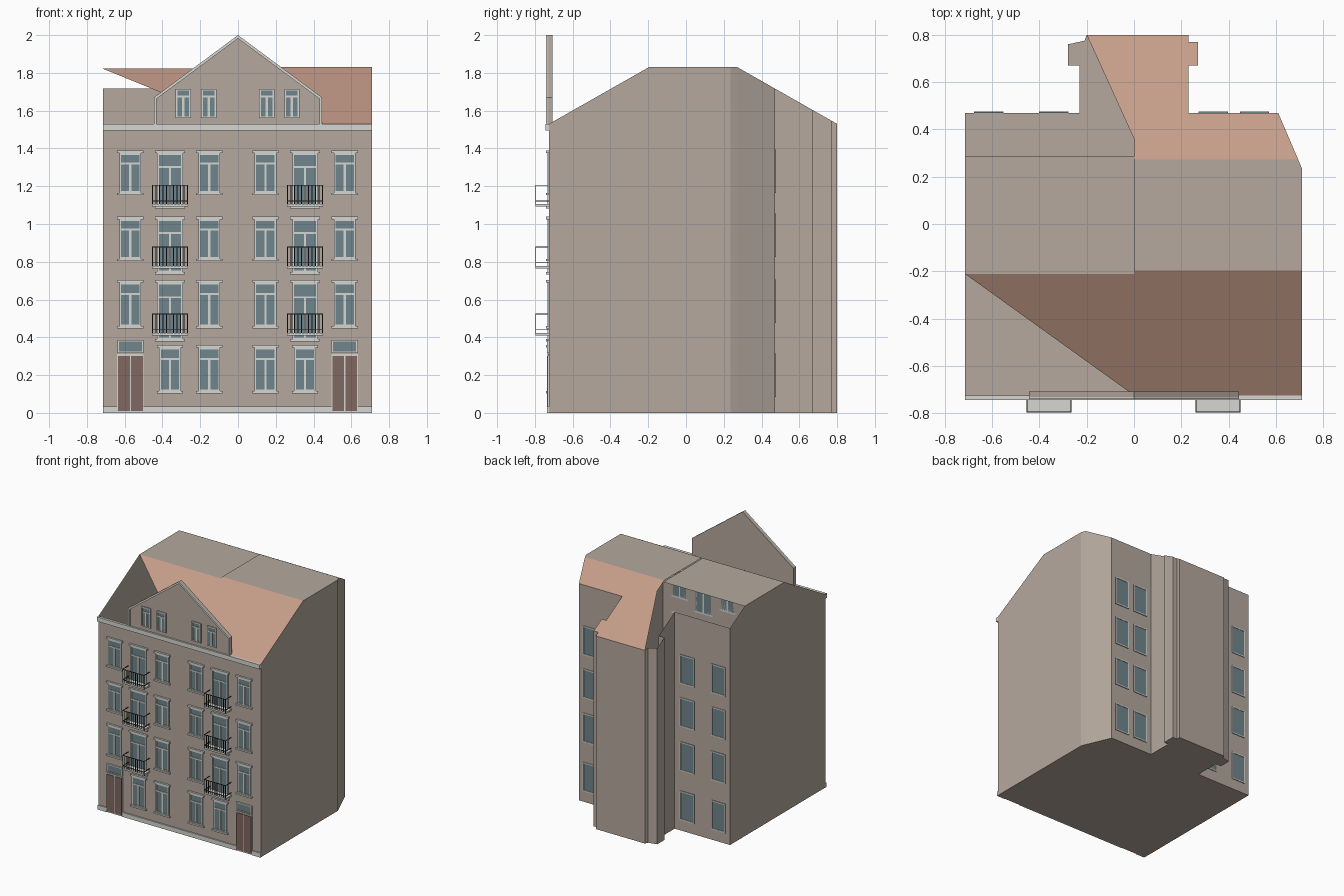
import bpy, bmesh
from mathutils import Vector

cube = bpy.data.objects.get("Cube")
if cube:
    bpy.data.objects.remove(cube, do_unlink=True)


def material(name, *rgb):
    m = bpy.data.materials.new(name)
    m.use_nodes = True
    m.diffuse_color = (*rgb, 1)
    bsdf = next(n for n in m.node_tree.nodes if n.type == 'BSDF_PRINCIPLED')
    bsdf.inputs["Base Color"].default_value = (*rgb, 1)
    return m


PLASTER = material("taupe plaster", .46, .395, .34)
TILE = material("terracotta roof", .56, .335, .25)
GLASS = material("blue grey glass", .16, .235, .265)
TRIM = material("pale stone trim", .67, .67, .64)
WOOD = material("brown door wood", .22, .138, .12)
IRON = material("dark iron", .03, .03, .03)


def finish(name, bm, mat):
    mesh = bpy.data.meshes.new(name)
    bm.to_mesh(mesh)
    bm.free()
    mesh.materials.append(mat)
    obj = bpy.data.objects.new(name, mesh)
    bpy.context.collection.objects.link(obj)
    return obj


def sheet(name, faces, mat):
    bm = bmesh.new()
    for pts in faces:
        bm.faces.new([bm.verts.new(p) for p in pts])
    bmesh.ops.remove_doubles(bm, verts=bm.verts, dist=.0005)
    return finish(name, bm, mat)


parts = {}


def box(part, mat, x0, x1, y0, y1, z0, z1):
    """Add a box to a named part that is built at the end."""
    bm = parts.setdefault(part, (bmesh.new(), mat))[0]
    made = bmesh.ops.create_cube(bm, size=1)["verts"]
    size = Vector((x1 - x0, y1 - y0, z1 - z0))
    mid = Vector((x0 + x1, y0 + y1, z0 + z1)) / 2
    for v in made:
        v.co = Vector(a * b for a, b in zip(v.co, size)) + mid


# Main dimensions
LEFT, RIGHT, FRONT, BACK, WING = -.715, .71, -.725, .47, .8
EAVE, SLOPE = 1.53, .568


def roof_z(x, y):
    cap = 1.83 if x >= 0 else 1.822
    return min(cap, EAVE + SLOPE * (y - FRONT), EAVE + SLOPE * (WING - y))


def on_roof(*pts):
    return [(x, y, roof_z(x, y)) for x, y in pts]


# Walls: footprint with a chamfered rear corner and a rear wing, raised to the roof line
wing_right = [(.61, BACK), (.23, BACK), (.23, .67), (.27, .67), (.27, .77), (.23, .77), (.23, WING)]
wing_left = [(-.2, WING), (-.21, .775), (-.28, .76), (-.28, .67), (-.23, .67), (-.23, BACK)]
RF, RB, LF, LB = -.197, .272, -.211, .286
outline = ([(LEFT, FRONT), (RIGHT, FRONT), (RIGHT, RF), (RIGHT, .235), (.695, RB)]
           + wing_right + wing_left + [(LEFT, BACK), (LEFT, LB), (LEFT, LF)])
walls = []
for a, b in zip(outline, outline[1:] + outline[:1]):
    walls.append([(*a, 0), (*b, 0), (*b, roof_z(*b)), (*a, roof_z(*a))])
sheet("walls", walls, PLASTER)
sheet("floor", [[(x, y, 0) for x, y in reversed(outline)]], PLASTER)

# Roof: flat tops, front slopes (the left one is a half) and the rear slope over the wing
top_left = 1.822
sheet("flat_roof", [
    on_roof((0, RF), (RIGHT, RF), (RIGHT, .235), (.695, RB), (0, RB)),
    [(LEFT, LF, top_left), (0, LF, top_left), (0, LB, top_left), (LEFT, LB, top_left)]], PLASTER)
sheet("front_roof", [
    on_roof((0, FRONT), (RIGHT, FRONT), (RIGHT, RF), (0, RF)),
    [(LEFT, LF, top_left), (0, FRONT, EAVE), (0, LF, top_left)]], TILE)
rear = [(0, RB), (.695, RB)] + wing_right + [(-.2, WING), (0, .36)]
sheet("rear_roof", [[(x, y, EAVE + SLOPE * (WING - y)) for x, y in reversed(rear)][::-1]], TILE)


# Front gable slab with a trim strip along its edges
def prism(name, pts, y0, y1, mat):
    bm = bmesh.new()
    face = bm.faces.new([bm.verts.new((x, y0, z)) for x, z in pts])
    out = bmesh.ops.extrude_face_region(bm, geom=[face])
    bmesh.ops.translate(bm, vec=(0, y1 - y0, 0),
                        verts=[g for g in out["geom"] if isinstance(g, bmesh.types.BMVert)])
    bmesh.ops.recalc_face_normals(bm, faces=bm.faces)
    return finish(name, bm, mat)


GX, GZ, PEAK, T = .445, 1.67, 2.0, .014
prism("gable_wall", [(-GX, EAVE), (GX, EAVE), (GX, GZ), (0, PEAK), (-GX, GZ)], -.732, -.708, PLASTER)
prism("gable_trim", [(-GX, EAVE), (-GX, GZ), (0, PEAK), (GX, GZ), (GX, EAVE), (GX - T, EAVE),
                     (GX - T, GZ - T / 2), (0, PEAK - T * 1.3), (T - GX, GZ - T / 2), (T - GX, EAVE)],
      -.74, -.732, TRIM)

# Cornice and plinth
box("cornice", TRIM, LEFT, RIGHT, -.745, FRONT, 1.495, EAVE)
for x0, x1 in ((LEFT, -.637), (-.5, .497), (.633, RIGHT)):
    box("plinth", TRIM, x0, x1, -.735, FRONT, 0, .035)


# Windows
def frame(x0, x1, z0, z1, y, out, t):
    """Border bars around an opening, standing out from wall plane y."""
    ya, yb = sorted((y, y + out))
    for a, b in ((x0, x0 + t), (x1 - t, x1)):
        box("window_frames", TRIM, a, b, ya, yb, z0, z1)
    for a, b in ((z0, z0 + t), (z1 - t, z1)):
        box("window_frames", TRIM, x0, x1, ya, yb, a, b)


def window(x, z0, z1, w, y=FRONT, ledges=True, t=.009):
    x0, x1 = x - w / 2, x + w / 2
    box("window_glass", GLASS, x0, x1, y - .004, y, z0, z1)
    frame(x0, x1, z0, z1, y, -.009, t)
    bar = z0 + .74 * (z1 - z0)
    box("window_frames", TRIM, x - .006, x + .006, y - .008, y, z0, bar)
    box("window_frames", TRIM, x0, x1, y - .008, y, bar - .005, bar + .005)
    if ledges:
        box("lintels", TRIM, x0 - .012, x1 + .012, y - .015, y, z1, z1 + .014)
        box("sills", TRIM, x0 - .012, x1 + .012, y - .015, y, z0 - .012, z0)


def balcony(x, z):
    x0, x1, y0, y1, top = x - .095, x + .095, -.798, -.726, z + .115
    r = .002
    box("balcony_slabs", TRIM, x0, x1, y0, y1, z, z + .013)
    for h in (top - r, z + .03):
        box("balcony_railings", IRON, x0, x1, y0, y0 + 2 * r, h - r, h + r)
        for side in (x0 + r, x1 - r):
            box("balcony_railings", IRON, side - r, side + r, y0, y1, h - r, h + r)
    count = 10
    for i in range(count + 1):
        bx = x0 + r + (x1 - x0 - 2 * r) * i / count
        box("balcony_railings", IRON, bx - r, bx + r, y0, y0 + 2 * r, z, top)


columns = (-.57, -.36, -.152, .145, .355, .565)
for z0, z1 in ((1.165, 1.375), (.815, 1.025), (.46, .69)):
    for i, x in enumerate(columns):
        if i in (1, 4):
            window(x, z0 - .07, z1, .135)
            balcony(x, z0 - .073 if z0 > 1 else z0 - .05)
        else:
            window(x, z0, z1, .115)
for x in columns[1:5]:
    window(x, .115, .345, .115)
for x in (-.29, -.155, .152, .285):
    window(x, 1.56, 1.715, .08, y=-.732, ledges=False)

# Entrance doors with two leaves and a glazed transom
for x in (columns[0], columns[-1]):
    x0, x1 = x - .066, x + .066
    box("door_surrounds", TRIM, x0 - .004, x1 + .004, -.731, FRONT, 0, .312)
    for a, b in ((x0, x - .003), (x + .003, x1)):
        box("doors", WOOD, a, b, -.736, FRONT, .01, .302)
    box("window_glass", GLASS, x0, x1, -.73, FRONT, .322, .38)
    frame(x0 - .003, x1 + .003, .318, .385, FRONT, -.01, .008)

# Rear windows
for x in (-.615, -.34, .335, .51):
    for z in (.2, .59, .94, 1.28):
        x0, x1, z0, z1 = x - .062, x + .062, z - .115, z + .115
        box("window_glass", GLASS, x0, x1, BACK, BACK + .003, z0, z1)
        frame(x0, x1, z0, z1, BACK, .006, .009)

for name, (bm, mat) in parts.items():
    finish(name, bm, mat)
